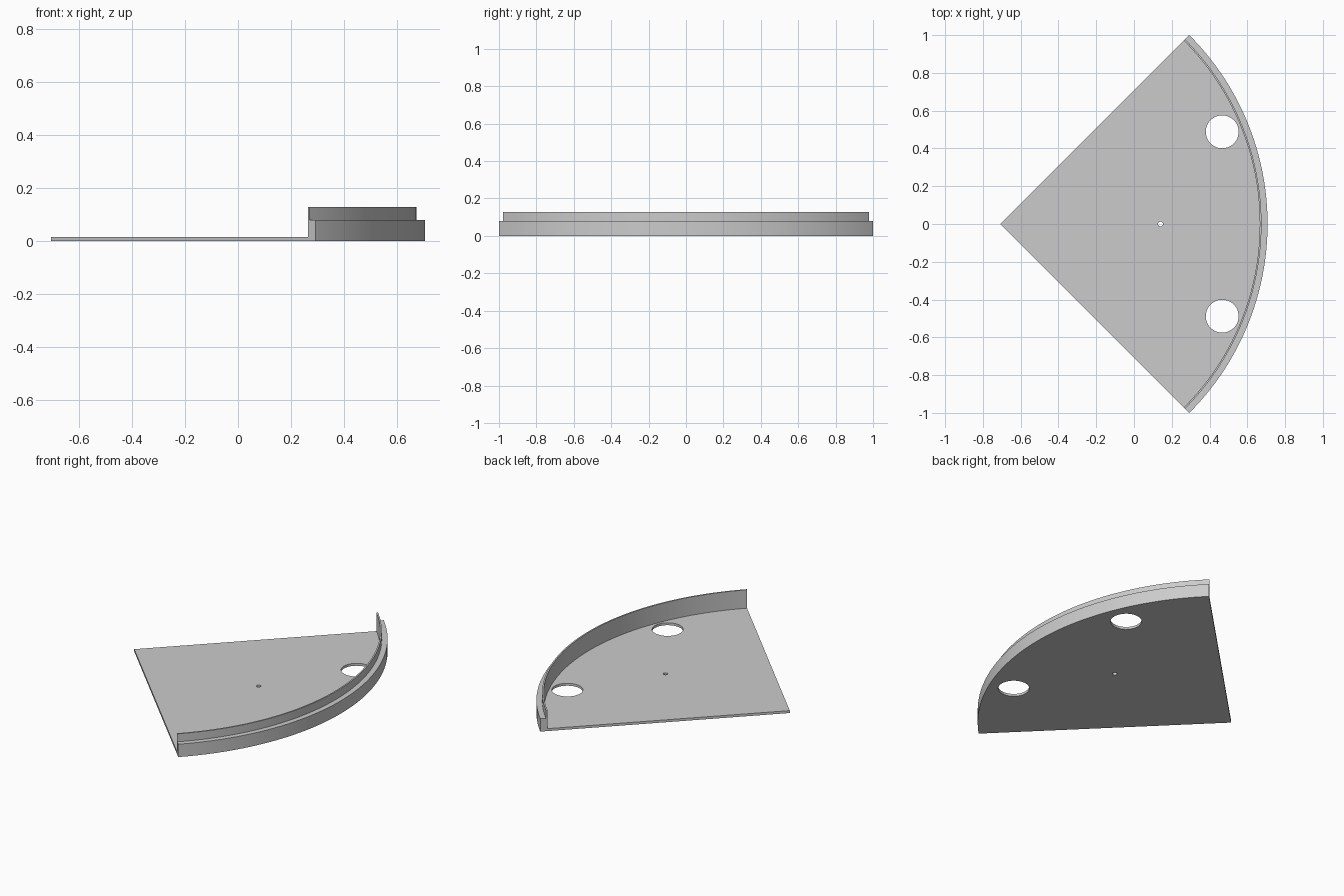
import bpy
import bmesh
from math import pi, cos, sin
from mathutils import Vector, Matrix

if "Cube" in bpy.data.objects:
    bpy.data.objects.remove(bpy.data.objects["Cube"], do_unlink=True)

RADIUS = 2 ** 0.5                      # quarter disc, apex on the left
APEX = Vector((-RADIUS / 2, 0, 0))
WALL_IN, WALL_OUT = 1.373, 1.382
FLOOR, LEDGE, TOP = 0.015, 0.079, 0.128
STEPS = 64

grey = bpy.data.materials.new("light_grey")
grey.use_nodes = True
colour = (0.6, 0.6, 0.6, 1)
grey.diffuse_color = colour
grey.node_tree.nodes["Principled BSDF"].inputs["Base Color"].default_value = colour


def make_object(name, bm):
    bmesh.ops.recalc_face_normals(bm, faces=bm.faces)
    mesh = bpy.data.meshes.new(name)
    bm.to_mesh(mesh)
    bm.free()
    mesh.materials.append(grey)
    obj = bpy.data.objects.new(name, mesh)
    bpy.context.collection.objects.link(obj)
    return obj


def activate(obj):
    bpy.ops.object.select_all(action="DESELECT")
    obj.select_set(True)
    bpy.context.view_layer.objects.active = obj


# Floor: a flat sector, extruded upwards
bm = bmesh.new()
angles = [pi / 2 * i / STEPS - pi / 4 for i in range(STEPS + 1)]
outline = [APEX] + [APEX + WALL_IN * Vector((cos(a), sin(a), 0)) for a in angles]
face = bm.faces.new([bm.verts.new(p) for p in outline])
raised = bmesh.ops.extrude_face_region(bm, geom=[face], use_keep_orig=True)["geom"]
bmesh.ops.translate(bm, vec=(0, 0, FLOOR),
                    verts=[g for g in raised if isinstance(g, bmesh.types.BMVert)])
floor = make_object("floor_plate", bm)

# Two large holes and a small centre hole through the floor
bm = bmesh.new()
for x, y, r in ((0.467, 0.488, 0.087), (0.467, -0.488, 0.087), (0.14, 0, 0.013)):
    bmesh.ops.create_cone(bm, cap_ends=True, segments=48, radius1=r, radius2=r,
                          depth=0.2, matrix=Matrix.Translation((x, y, 0)))
cutter = make_object("hole_cutter", bm)
cutter.hide_render = True
activate(floor)
cut = floor.modifiers.new("holes", "BOOLEAN")
cut.operation = "DIFFERENCE"
cut.solver = "EXACT"
cut.object = cutter
bpy.ops.object.modifier_apply(modifier=cut.name)
bpy.data.objects.remove(cutter, do_unlink=True)

# Curved rim: a stepped cross-section swept round the apex, with closed ends
bm = bmesh.new()
section = [(WALL_IN, 0), (RADIUS, 0), (RADIUS, LEDGE), (WALL_OUT, LEDGE),
           (WALL_OUT, TOP), (WALL_IN, TOP), (WALL_IN, FLOOR)]
turn = Matrix.Rotation(-pi / 4, 3, "Z")
verts = [bm.verts.new(APEX + turn @ Vector((r, 0, z))) for r, z in section]
edges = [bm.edges.new((verts[i - 1], v)) for i, v in enumerate(verts)]
bmesh.ops.spin(bm, geom=verts + edges, cent=APEX, axis=(0, 0, 1),
               angle=pi / 2, steps=STEPS, use_duplicate=False)
bmesh.ops.holes_fill(bm, edges=[e for e in bm.edges if e.is_boundary], sides=0)
rim = make_object("stepped_rim", bm)

for obj in (floor, rim):
    activate(obj)
    bpy.ops.object.shade_smooth_by_angle()
